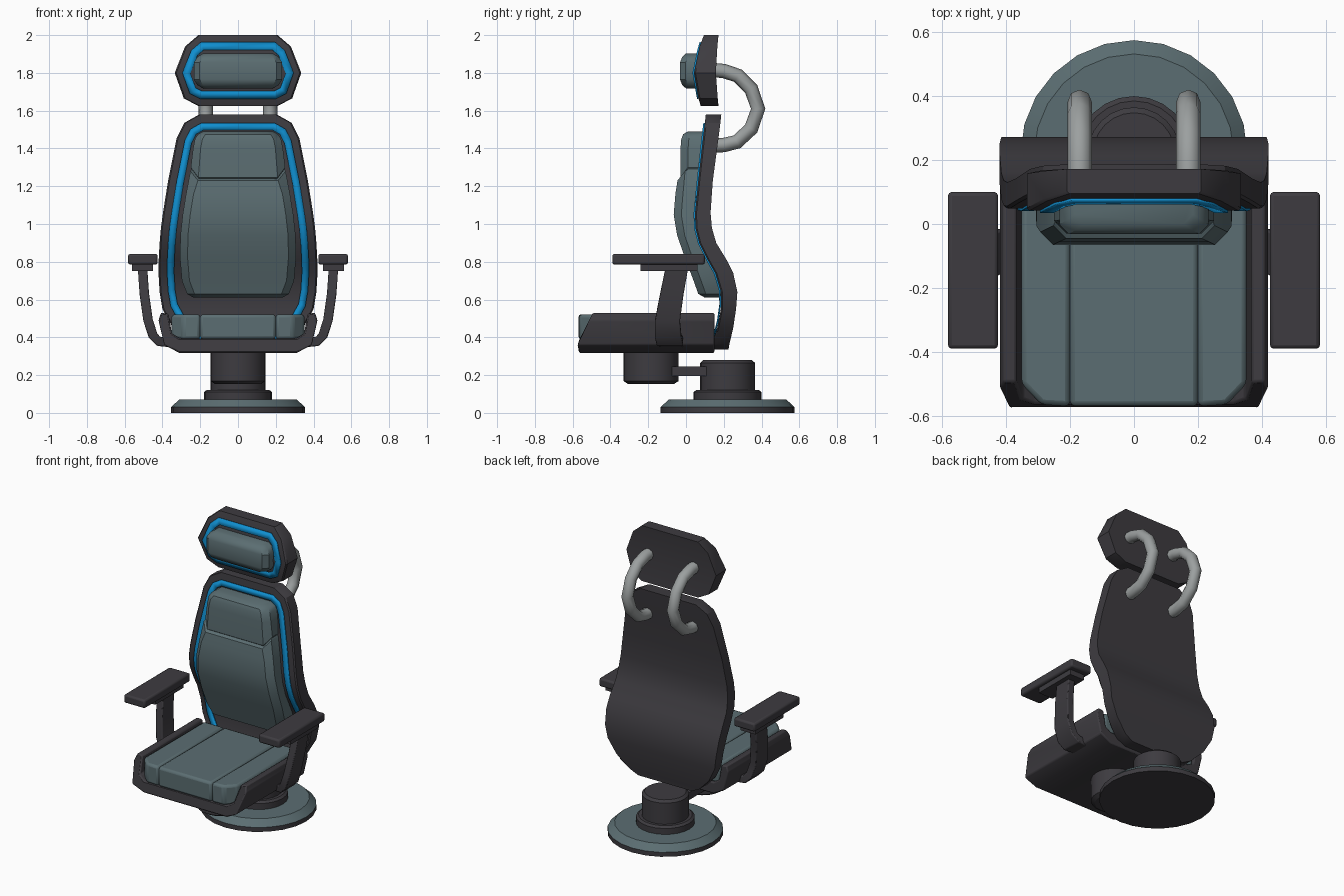
import bpy, bmesh, math
from mathutils import Vector

if "Cube" in bpy.data.objects:
    bpy.data.objects.remove(bpy.data.objects["Cube"])


def material(name, rgb):
    m = bpy.data.materials.new(name)
    m.diffuse_color = (*rgb, 1)
    m.use_nodes = True
    m.node_tree.nodes["Principled BSDF"].inputs["Base Color"].default_value = m.diffuse_color
    return m


DARK = material("charcoal", (0.047, 0.044, 0.051))
TEAL = material("grey teal", (0.105, 0.155, 0.168))
BLUE = material("bright blue", (0.005, 0.27, 0.62))
PALE = material("pale grey", (0.33, 0.35, 0.35))


def finish(name, bm, mat, bevel=0, mirror=False):
    bmesh.ops.recalc_face_normals(bm, faces=bm.faces)
    me = bpy.data.meshes.new(name)
    bm.to_mesh(me)
    bm.free()
    me.materials.append(mat)
    me.shade_smooth()
    me.set_sharp_from_angle(angle=math.radians(32))
    ob = bpy.data.objects.new(name, me)
    bpy.context.collection.objects.link(ob)
    if bevel:
        b = ob.modifiers.new("bevel", 'BEVEL')
        b.width, b.segments, b.limit_method = bevel, 2, 'ANGLE'
    if mirror:
        ob.modifiers.new("mirror", 'MIRROR').use_mirror_merge = False
    return ob


def loft(name, rings, mat, bevel=0, mirror=False):
    """Skin a list of equal-length rings and cap both ends."""
    bm = bmesh.new()
    vs = [[bm.verts.new(p) for p in r] for r in rings]
    n = len(vs[0])
    for a, b in zip(vs, vs[1:]):
        for i in range(n):
            j = (i + 1) % n
            bm.faces.new((a[i], a[j], b[j], b[i]))
    bm.faces.new(vs[0])
    bm.faces.new(vs[-1])
    return finish(name, bm, mat, bevel, mirror)


def slab(name, rows, mat, c, bevel=0):
    """Upright padded panel; rows are (z, half width, front y, back y, seam dip)."""
    rings = []
    for z, w, f, b, *dip in rows:
        d = dip[0] if dip else 0
        rings.append([(-w, b, z), (-w, f + c, z), (-w + c, f, z - d),
                      (w - c, f, z - d), (w, f + c, z), (w, b, z)])
    return loft(name, rings, mat, bevel)


def lathe(name, cy, profile, mat, n=24):
    return loft(name, [[(r * math.sin(i * math.tau / n), cy + r * math.cos(i * math.tau / n), z)
                        for i in range(n)] for r, z in profile], mat)


def box(name, x, y, z, mat, bevel=0, mirror=False):
    return loft(name, [[(x[0], y[0], h), (x[1], y[0], h), (x[1], y[1], h), (x[0], y[1], h)]
                       for h in z], mat, bevel, mirror)


def trim(name, rows, d1, d2):
    """Blue band that follows a panel outline between two inset distances."""
    pts = [Vector((r[1], r[0])) for r in rows]
    pts += [Vector((-p.x, p.y)) for p in reversed(pts)]
    n = len(pts)

    def front(z):
        for a, b in zip(rows, rows[1:]):
            if z <= b[0]:
                return a[2] + (b[2] - a[2]) * (z - a[0]) / (b[0] - a[0])
        return rows[-1][2]

    def inset(i, d):
        e1 = (pts[i] - pts[i - 1]).normalized()
        e2 = (pts[(i + 1) % n] - pts[i]).normalized()
        n1, n2 = Vector((e1.y, -e1.x)), Vector((e2.y, -e2.x))
        p = pts[i] - d * (n1 + n2) / (1 + n1.dot(n2))
        return (p.x, front(p.y) - 0.004, p.y)

    bm = bmesh.new()
    o, k = ([bm.verts.new(inset(i, d)) for i in range(n)] for d in (d1, d2))
    for i in range(n):
        j = (i + 1) % n
        bm.faces.new((o[i], o[j], k[j], k[i]))
    ob = finish(name, bm, BLUE)
    s = ob.modifiers.new("thickness", 'SOLIDIFY')
    s.thickness, s.offset = 0.008, 0


# Base and swivel columns
lathe("base_foot", 0.22, [(0.355, 0), (0.355, 0.03)], DARK)
lathe("base_disc", 0.22, [(0.355, 0.03), (0.312, 0.07)], TEAL)
lathe("column_collar", 0.22, [(0.18, 0.065), (0.18, 0.11), (0.165, 0.122)], DARK)
lathe("column", 0.22, [(0.145, 0.11), (0.145, 0.265), (0.128, 0.28)], DARK)
lathe("seat_pivot", -0.185, [(0.12, 0.152), (0.145, 0.168), (0.145, 0.33)], DARK)
box("pivot_link", (-0.09, 0.09), (-0.08, 0.12), (0.195, 0.245), DARK)

# Seat shell: U-shaped profile with a raked front
half = [(0.31, 0.317), (0.39, 0.36), (0.421, 0.49), (0.408, 0.53),
        (0.368, 0.525), (0.35, 0.42), (0.31, 0.395)]
prof = half + [(-x, z) for x, z in reversed(half)]


def rake(z):
    return -0.565 if z < 0.33 else -0.578 + max(0, z - 0.36) * 0.5


loft("seat_shell", [[(x, 0.15, z) for x, z in prof],
                    [(x, rake(z), z) for x, z in prof]], DARK, 0.008)

# Seat cushions
box("seat_cushion_middle", (-0.2, 0.2), (-0.57, 0.14), (0.39, 0.522), TEAL, 0.016)
side = [(0.2, -0.57), (0.29, -0.565), (0.352, -0.50), (0.352, 0.14), (0.2, 0.14)]
loft("seat_cushion_side", [[(x, y, z) for x, y in side] for z in (0.39, 0.522)],
     TEAL, 0.016, True)

# Backrest shell
back = [(0.335, 0.20, 0.13, 0.225), (0.365, 0.26, 0.138, 0.23), (0.45, 0.345, 0.165, 0.25),
        (0.55, 0.40, 0.185, 0.265), (0.64, 0.415, 0.185, 0.272), (0.74, 0.421, 0.155, 0.25),
        (0.81, 0.42, 0.115, 0.215), (0.90, 0.415, 0.07, 0.16), (0.98, 0.408, 0.05, 0.137),
        (1.06, 0.397, 0.048, 0.13), (1.23, 0.37, 0.065, 0.142), (1.455, 0.325, 0.09, 0.172),
        (1.535, 0.285, 0.10, 0.182), (1.58, 0.205, 0.105, 0.187)]
slab("backrest_shell", back, DARK, 0.008)
trim("backrest_trim", back, 0.045, 0.083)

# Backrest cushions, meeting at a dipped seam
slab("backrest_cushion_lower", [
    (0.61, 0.235, 0.10, 0.20), (0.63, 0.27, 0.065, 0.20), (0.70, 0.297, 0.04, 0.19),
    (0.82, 0.307, -0.005, 0.14), (0.94, 0.305, -0.047, 0.08), (1.05, 0.293, -0.065, 0.07),
    (1.16, 0.275, -0.056, 0.08), (1.28, 0.252, -0.045, 0.10, 0.05),
    (1.29, 0.245, -0.028, 0.10, 0.054)], TEAL, 0.04)
slab("backrest_cushion_upper", [
    (1.29, 0.245, -0.018, 0.10, 0.054), (1.30, 0.25, -0.03, 0.10, 0.054),
    (1.40, 0.238, -0.029, 0.11), (1.45, 0.228, -0.025, 0.11),
    (1.475, 0.212, -0.015, 0.12), (1.49, 0.185, 0.01, 0.12)], TEAL, 0.04)

# Headrest
head = [(1.625, 0.21, 0.078, 0.172), (1.665, 0.287, 0.066, 0.168), (1.80, 0.335, 0.042, 0.158),
        (1.94, 0.28, 0.072, 0.166), (2.0, 0.21, 0.095, 0.172)]
slab("headrest_shell", head, DARK, 0.008)
trim("headrest_trim", head, 0.038, 0.078)
slab("headrest_cushion", [
    (1.718, 0.185, 0.0, 0.09), (1.735, 0.215, -0.02, 0.09), (1.765, 0.233, -0.032, 0.09),
    (1.855, 0.233, -0.032, 0.09), (1.885, 0.215, -0.02, 0.09), (1.903, 0.185, 0.0, 0.09)],
    TEAL, 0.03)

# Curved tubes holding the headrest
path = [(0.14, 1.815), (0.20, 1.81), (0.275, 1.785), (0.345, 1.715), (0.382, 1.61),
        (0.345, 1.505), (0.27, 1.435), (0.20, 1.418), (0.14, 1.415)]
for sx, label in ((-1, "left"), (1, "right")):
    cu = bpy.data.curves.new("headrest_tube_" + label, 'CURVE')
    cu.dimensions = '3D'
    cu.bevel_depth, cu.bevel_resolution, cu.use_fill_caps = 0.038, 2, True
    sp = cu.splines.new('POLY')
    sp.points.add(len(path) - 1)
    for p, (y, z) in zip(sp.points, path):
        p.co = (sx * 0.17, y, z, 1)
    cu.materials.append(PALE)
    bpy.context.collection.objects.link(bpy.data.objects.new(cu.name, cu))

# Armrests
box("armrest_pad", (0.425, 0.582), (-0.39, 0.10), (0.785, 0.842), DARK, 0.012, True)
box("armrest_plate", (0.45, 0.56), (-0.24, 0.06), (0.75, 0.79), DARK, 0, True)
stations = [(0.505, 0.76, -0.05, 0.06), (0.496, 0.63, -0.075, 0.062), (0.476, 0.49, -0.098, 0.066),
            (0.45, 0.41, -0.095, 0.07), (0.42, 0.378, -0.085, 0.07), (0.35, 0.372, -0.075, 0.06)]
rings = []
for i, (x, z, yc, hw) in enumerate(stations):
    a, b = stations[max(i - 1, 0)], stations[min(i + 1, len(stations) - 1)]
    t = Vector((b[0] - a[0], b[1] - a[1])).normalized() * 0.025
    rings.append([(x - t.y * s, yc + hw * u, z + t.x * s)
                  for s, u in ((-1, -1), (1, -1), (1, 1), (-1, 1))])
loft("armrest_support", rings, DARK, 0.006, True)
